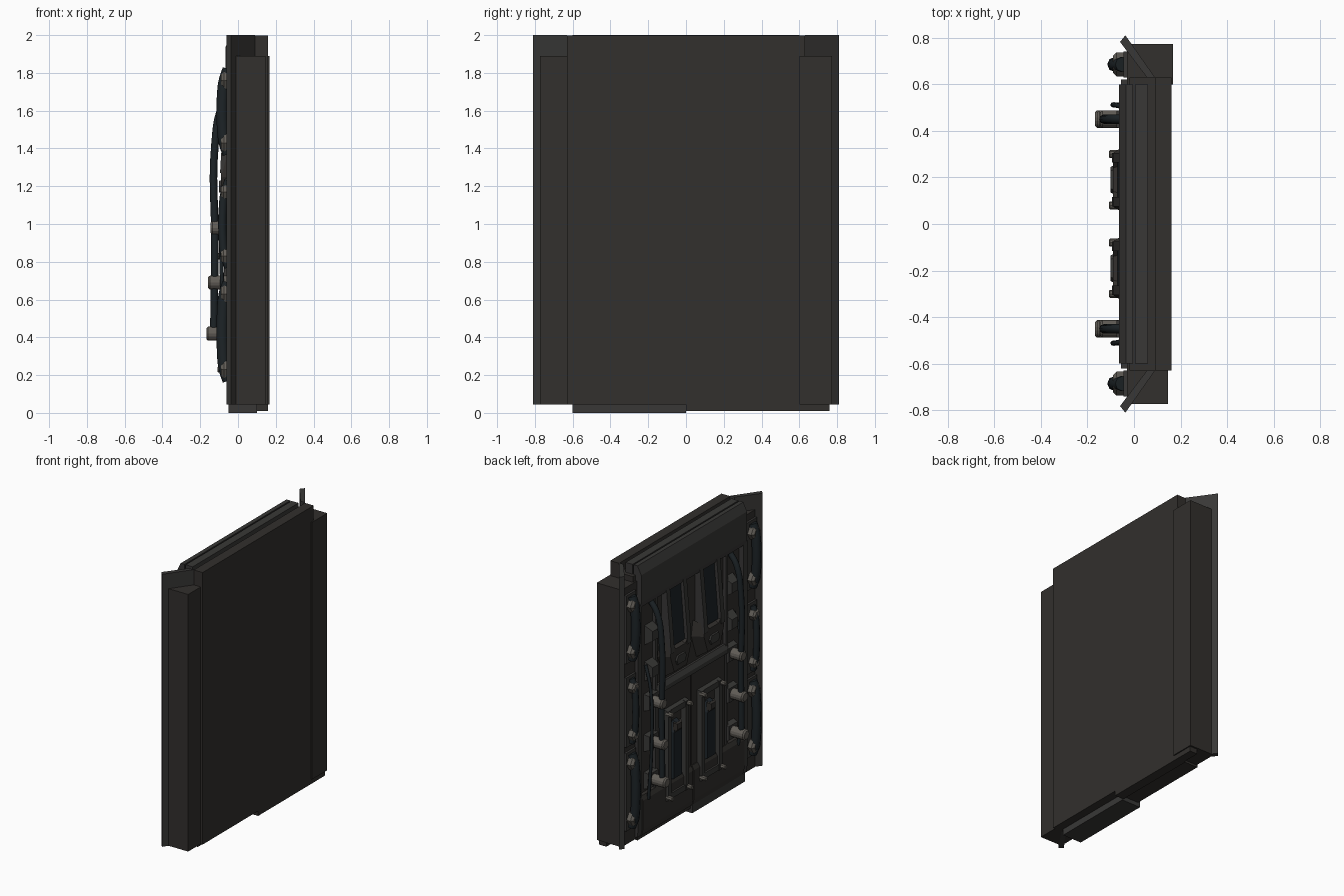
import bpy, bmesh, math
from mathutils import Vector

if "Cube" in bpy.data.objects:
    bpy.data.objects.remove(bpy.data.objects["Cube"])


def material(name, rgb):
    m = bpy.data.materials.new(name)
    m.diffuse_color = (*rgb, 1)
    m.use_nodes = True
    m.node_tree.nodes["Principled BSDF"].inputs["Base Color"].default_value = m.diffuse_color
    return m


DARK = material("dark_metal", (0.032, 0.029, 0.026))
GREY = material("grey_metal", (0.04, 0.039, 0.037))
GLASS = material("dark_glass", (0.012, 0.017, 0.021))
STUD = material("worn_metal", (0.12, 0.11, 0.095))
HOSE = material("rubber", (0.012, 0.017, 0.02))


def loft(name, rings, mat):
    """Skin matching rings of 3D points and cap both ends."""
    bm = bmesh.new()
    vs = [[bm.verts.new(p) for p in r] for r in rings]
    n = len(rings[0])
    for a, b in zip(vs, vs[1:]):
        for i in range(n):
            bm.faces.new((a[i], a[(i + 1) % n], b[(i + 1) % n], b[i]))
    bm.faces.new(vs[0])
    bm.faces.new(vs[-1])
    bmesh.ops.recalc_face_normals(bm, faces=bm.faces)
    me = bpy.data.meshes.new(name)
    bm.to_mesh(me)
    bm.free()
    ob = bpy.data.objects.new(name, me)
    me.materials.append(mat)
    bpy.context.collection.objects.link(ob)
    return ob


def box(name, x, y, z, mat=DARK):
    return loft(name, [[(a, y[0], z[0]), (a, y[1], z[0]), (a, y[1], z[1]), (a, y[0], z[1])] for a in x], mat)


def across(name, prof, y0, y1, mat=DARK):
    """Extrude an (x, z) profile along y."""
    return loft(name, [[(x, y, z) for x, z in prof] for y in (y0, y1)], mat)


def relief(name, x0, x1, outer, inner=None, mat=DARK):
    """Raised plate: (y, z) outline at x0 to outline at x1."""
    return loft(name, [[(x0, *p) for p in outer], [(x1, *p) for p in (inner or outer)]], mat)


def rect(y0, y1, z0, z1):
    return [(y0, z0), (y1, z0), (y1, z1), (y0, z1)]


def peg(name, x0, x1, y, z, r, sides=12, mat=STUD, bevel=0.25):
    """Cylinder pointing towards -x with a softened end."""
    def ring(x, k):
        return [(x, y + k * math.cos(2 * math.pi * i / sides), z + k * math.sin(2 * math.pi * i / sides))
                for i in range(sides)]
    return loft(name, [ring(x0, r), ring(x1 + r * bevel, r), ring(x1, r * (1 - bevel))], mat)


def tube(name, pts, r, mat=HOSE):
    cu = bpy.data.curves.new(name, 'CURVE')
    cu.dimensions = '3D'
    cu.bevel_depth, cu.bevel_resolution, cu.resolution_u = r, 2, 6
    cu.use_fill_caps = True
    sp = cu.splines.new('BEZIER')
    sp.bezier_points.add(len(pts) - 1)
    for b, p in zip(sp.bezier_points, pts):
        b.co = Vector(p)
        b.handle_left_type = b.handle_right_type = 'AUTO'
    cu.materials.append(mat)
    ob = bpy.data.objects.new(name, cu)
    bpy.context.collection.objects.link(ob)


# Main slabs, stepped along the top with grooves
box("back_slab_left", (0.09, 0.16), (-0.63, 0), (0.045, 1.997))
box("back_slab_right", (0.09, 0.16), (0, 0.63), (0.01, 1.997))
box("core_slab", (-0.02, 0.09), (-0.63, 0.63), (0.05, 1.93))
box("top_rail", (0.005, 0.06), (-0.6, 0.6), (1.9, 2.0), GREY)
across("top_bar", [(0.0, 1.7), (-0.05, 1.7), (-0.065, 1.74), (-0.065, 1.94), (-0.035, 2.0), (-0.005, 2.0)], -0.6, 0.6, GREY)

# Uneven foot blocks
box("foot_front", (-0.05, 0.1), (-0.6, 0), (0, 0.06), GREY)
box("foot_inner", (-0.035, 0.1), (0, 0.6), (0.03, 0.06))
box("foot_corner", (0.1, 0.16), (0.6, 0.76), (0.01, 0.06))

for s in (-1, 1):
    # Corner boxes and diagonal fins
    box("corner_box", (-0.03, 0.168 if s > 0 else 0.145), (s * 0.6, s * 0.772), (0.045, 1.89))
    fin = [(-0.037, 0.81), (-0.06, 0.782), (0.055, 0.63), (0.09, 0.63)]
    loft("side_fin", [[(x, s * y, z) for x, y in fin] for z in (0.045, 2.0)], GREY)

    # Side posts framing the recess
    across("side_post", [(0, 0.06), (-0.045, 0.06), (-0.055, 0.12), (-0.055, 1.72), (0, 1.72)], s * 0.575, s * 0.62, GREY)
    # Lower apron plate and mid ledge
    across("apron", [(0, 0.06), (-0.05, 0.06), (-0.06, 0.1), (-0.06, 0.31), (-0.045, 0.34), (0, 0.34)],
           s * 0.004, s * 0.575)
    box("lower_backing", (-0.02, -0.04), (s * 0.004, s * 0.38), (0.34, 1.0))
    across("mid_ledge", [(0, 1.0), (-0.055, 1.0), (-0.055, 1.03), (-0.035, 1.06), (0, 1.06)], s * 0.0, s * 0.4, GREY)
    box("divider", (-0.02, -0.045), (s * 0.39, s * 0.41), (0.34, 1.72), GREY)

    # Upper window module: sloped glass between rails over a hood
    c = s * 0.19
    slope = [(0, 1.3), (-0.07, 1.3), (-0.035, 1.74), (0, 1.74)]
    across("window_glass", slope, c - 0.08, c + 0.08, GLASS)
    rail = [(0, 1.27), (-0.095, 1.27), (-0.09, 1.36), (-0.058, 1.73), (0, 1.73)]
    for t in (-1, 1):
        across("window_rail", rail, c + t * 0.075, c + t * 0.115, GREY)
    hood_outer = [(c - 0.14, 1.36), (c - 0.16, 1.25), (c - 0.1, 1.08), (c + 0.1, 1.08), (c + 0.16, 1.25), (c + 0.14, 1.36),
                  (c + 0.07, 1.3), (c - 0.07, 1.3)]
    hood_inner = [(c + (y - c) * 0.72, 1.24 + (z - 1.24) * 0.72) for y, z in hood_outer]
    relief("window_hood", -0.02, -0.09, hood_outer, hood_inner)
    hexa = [(c - 0.045, 1.16), (c + 0.045, 1.16), (c + 0.065, 1.2), (c + 0.045, 1.235), (c - 0.045, 1.235), (c - 0.065, 1.2)]
    relief("hood_plate", -0.08, -0.1, hexa, [(c + (y - c) * 0.85, 1.2 + (z - 1.2) * 0.8) for y, z in hexa], GREY)

    # Lower framed panel with corner studs
    yi, yo = s * 0.07, s * 0.31
    for t in (0.09, 0.29):
        relief("frame_side", -0.03, -0.075, rect(s * t - 0.025, s * t + 0.025, 0.2, 0.86),
               rect(s * t - 0.017, s * t + 0.017, 0.21, 0.85), GREY)
        for z in (0.23, 0.83):
            peg("frame_stud", -0.06, -0.108, s * t + s * (t - 0.19) * 0.1, z, 0.017, 8)
    for z in (0.23, 0.83):
        relief("frame_end", -0.03, -0.07, rect(yi, yo, z - 0.03, z + 0.03), rect(yi, yo, z - 0.02, z + 0.02), GREY)
    inset = [(c - 0.055, 0.33), (c + 0.055, 0.33), (c + 0.055, 0.68), (c + 0.025, 0.75), (c - 0.025, 0.75), (c - 0.055, 0.68)]
    relief("panel_inset", -0.035, -0.07, inset, [(c + (y - c) * 0.8, 0.54 + (z - 0.54) * 0.94) for y, z in inset], GLASS)
    relief("inset_cap", -0.06, -0.085, rect(c - 0.045, c + 0.045, 0.66, 0.74), rect(c - 0.025, c + 0.025, 0.69, 0.73))

    # Vertical pipe with three barrel clamps
    y = s * 0.45
    tube("main_pipe", [(-0.03, y, 1.7), (-0.085, y, 1.62), (-0.122, y, 1.42), (-0.122, y, 0.9), (-0.128, y, 0.42)], 0.02)
    tube("thin_pipe", [(-0.03, s * 0.5, 1.25), (-0.075, s * 0.51, 1.1), (-0.085, s * 0.51, 0.7), (-0.06, s * 0.51, 0.3)], 0.011)
    for z, x in ((0.42, -0.168), (0.69, -0.158), (0.98, -0.145)):
        peg("pipe_clamp", -0.02, x, y, z, 0.038, 14)
        relief("clamp_base", -0.02, -0.06, rect(y - 0.06, y + 0.06, z - 0.06, z + 0.06),
               rect(y - 0.05, y + 0.05, z - 0.05, z + 0.05), GREY)
    for z in (1.2, 1.46):
        relief("pipe_bracket", -0.02, -0.075, rect(y - 0.05, y + 0.05, z - 0.07, z + 0.07),
               rect(y - 0.035, y + 0.035, z - 0.035, z + 0.035), GREY)

    # Side column: short bulging hoses between hexagonal fittings
    y = s * 0.685
    for z0, z1, r in ((1.43, 1.76, 0.032), (0.83, 1.17, 0.022), (0.23, 0.63, 0.032)):
        d = (z1 - z0) * 0.25
        tube("side_hose", [(-0.05, y, z0 - 0.06), (-0.07, y, z0), (-0.08, y, z0 + d), (-0.08, y, z1 - d),
                           (-0.07, y, z1), (-0.05, y, z1 + 0.06)], r)
        for z in (z0, z1):
            peg("hose_fitting", -0.02, -0.09, y, z, r * 1.2 + 0.014, 6, STUD, 0.3)
        box("hose_plate", (-0.02, -0.045), (y - 0.055, y + 0.055), (z0 - 0.08, z1 + 0.08), GREY)
